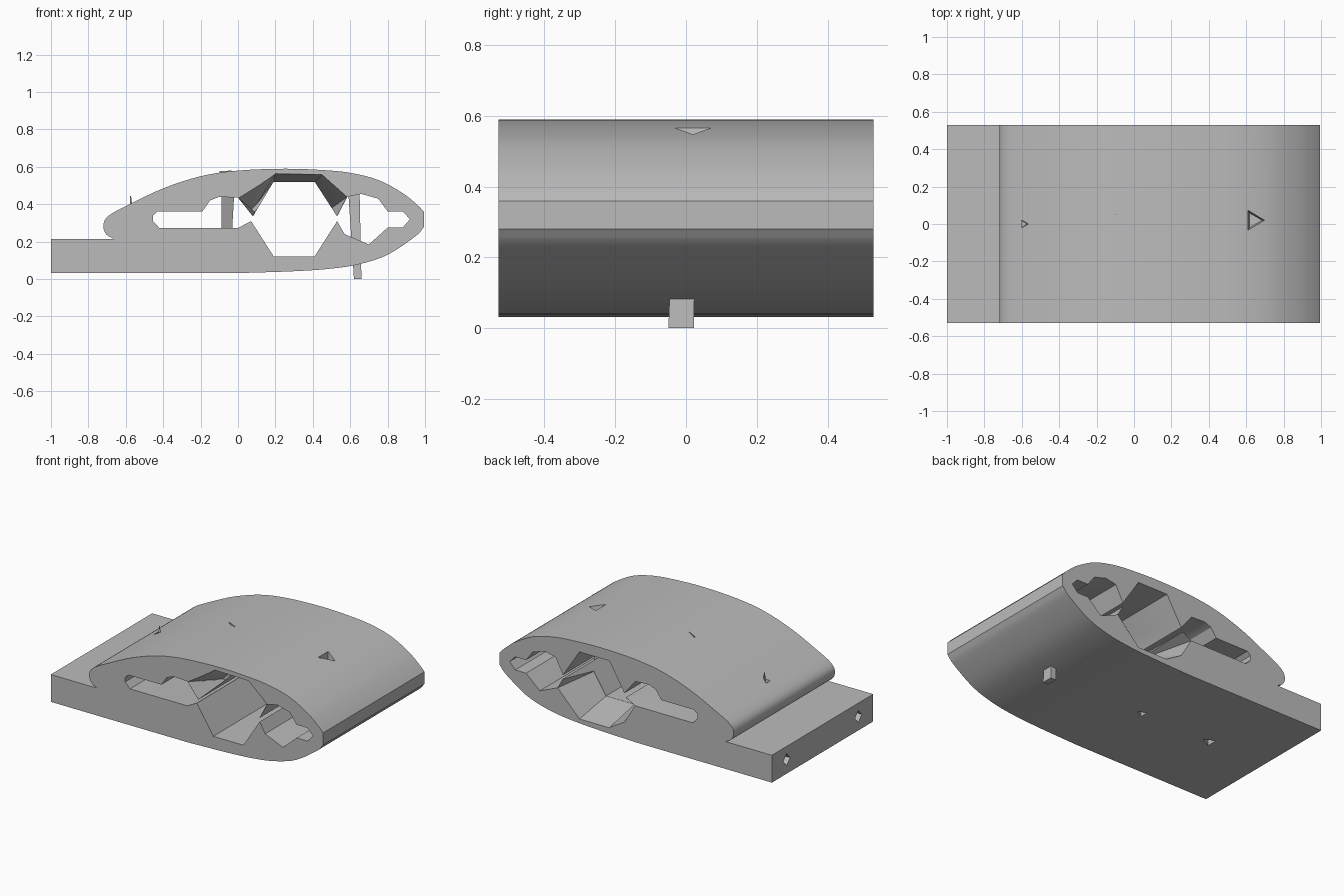
import bpy, bmesh, math
from mathutils import Vector

cube = bpy.data.objects.get("Cube")
if cube:
    bpy.data.objects.remove(cube)

HALF = 0.53

grey = bpy.data.materials.new("plain grey")
grey.use_nodes = True
grey.diffuse_color = (0.5, 0.5, 0.5, 1)
grey.node_tree.nodes["Principled BSDF"].inputs["Base Color"].default_value = (0.5, 0.5, 0.5, 1)


def loft(name, start, end):
    """Solid between two matching rings of 3D points."""
    bm = bmesh.new()
    a = [bm.verts.new(p) for p in start]
    b = [bm.verts.new(p) for p in end]
    bm.faces.new(a)
    bm.faces.new(b[::-1])
    n = len(a)
    for i in range(n):
        j = (i + 1) % n
        bm.faces.new((a[j], a[i], b[i], b[j]))
    bmesh.ops.recalc_face_normals(bm, faces=bm.faces)
    mesh = bpy.data.meshes.new(name)
    bm.to_mesh(mesh)
    bm.free()
    mesh.materials.append(grey)
    obj = bpy.data.objects.new(name, mesh)
    bpy.context.collection.objects.link(obj)
    return obj


def extrude(name, profile, y0, y1):
    return loft(name, [(x, y0, z) for x, z in profile], [(x, y1, z) for x, z in profile])


def cut(obj, cutter):
    mod = obj.modifiers.new("cut", 'BOOLEAN')
    mod.operation = 'DIFFERENCE'
    mod.solver = 'EXACT'
    mod.object = cutter
    bpy.context.view_layer.update()
    result = obj.evaluated_get(bpy.context.evaluated_depsgraph_get())
    mesh = bpy.data.meshes.new_from_object(result)
    obj.modifiers.clear()
    obj.data = mesh
    bpy.data.objects.remove(cutter)


def smooth_curve(points, steps=4):
    """Catmull-Rom curve through the points."""
    pts = [Vector(p) for p in points]
    pts = [2 * pts[0] - pts[1]] + pts + [2 * pts[-1] - pts[-2]]
    out = []
    for p, q, r, s in zip(pts, pts[1:], pts[2:], pts[3:]):
        for k in range(steps):
            t = k / steps
            out.append(0.5 * (2 * q + (r - p) * t + (2 * p - 5 * q + 4 * r - s) * t * t
                              + (3 * q - p - 3 * r + s) * t ** 3))
    return out + [pts[-2]]


# Wing-shaped shell with a flat tail plate
upper = smooth_curve([(-.66, .213), (-.705, .24), (-.72, .29), (-.69, .34), (-.58, .4), (-.4, .485),
                      (-.2, .55), (0, .58), (.25, .59), (.45, .583), (.6, .568), (.75, .53),
                      (.88, .46), (.955, .4), (.995, .36)])
lower = smooth_curve([(.995, .28), (.95, .23), (.8, .13), (.65, .08), (.5, .056), (.3, .042), (0, .032)])
shell = extrude("wing_shell", [(-1, .032), (-1, .213)] + upper + lower, -HALF, HALF)

# Joined cavity: long slot, hexagon bay and nose chamber
cavity = [(-.455, .31), (-.455, .34), (-.43, .362), (-.19, .362), (-.15, .42), (-.1, .44), (0, .435),
          (.08, .335), (.19, .52), (.41, .52), (.53, .335), (.585, .44), (.66, .455), (.75, .43),
          (.8, .362), (.88, .362), (.92, .32), (.88, .275), (.8, .275), (.7, .185), (.57, .24),
          (.53, .31), (.41, .122), (.19, .122), (.07, .31), (0, .273), (-.42, .273)]
cut(shell, extrude("cavity_cutter", cavity, -1, 1))

# Broken-out flares at the hexagon bay: top at the front, bottom at the back
top_flare = [(0, .435), (.12, .51), (.2, .565), (.45, .56), (.585, .44), (.53, .335), (.41, .5), (.19, .5), (.08, .335)]
top_inner = [(.06, .36), (.1, .4), (.19, .519), (.41, .519), (.5, .38), (.5, .36), (.4, .49), (.2, .49), (.09, .36)]
cut(shell, loft("top_flare_cutter", [(x, -HALF - .01, z) for x, z in top_flare],
                [(x, -.25, z) for x, z in top_inner]))
bottom_flare = [(0, .273), (.08, .14), (.19, .075), (.41, .075), (.57, .24), (.53, .31), (.41, .15), (.19, .15), (.07, .31)]
bottom_inner = [(x, .64 - z) for x, z in top_inner]
cut(shell, loft("bottom_flare_cutter", [(x, HALF + .01, z) for x, z in bottom_flare],
                [(x, .25, z) for x, z in bottom_inner]))


def triangle(x, y, z, r, turn=0.0):
    return [(x + r * math.cos(turn + i * math.tau / 3), y + r * math.sin(turn + i * math.tau / 3), z)
            for i in range(3)]


# Triangular pits in the top and bottom skins: x, y, outer z, inner z, radius
for x, y, outer, inner, r in [(-.59, 0, .5, .36, .035), (.64, .02, .62, .5, .075),
                              (-.58, 0, 0, .12, .05), (-.06, 0, 0, .12, .04)]:
    cut(shell, loft("pit_cutter", triangle(x, y, outer, r), triangle(x, y, inner, r * .6)))

# Diamond bolt holes in the tail end
for y in (-.375, .375):
    ring = [(y, .165), (y + .035, .125), (y, .085), (y - .035, .125)]
    cut(shell, loft("bolt_hole_cutter", [(-1.1, a, b) for a, b in ring], [(-.6, a, b) for a, b in ring]))

# Thin posts inside the chambers
nose_post = loft("nose_post",
                 [(.62, -.05, 0), (.66, -.05, 0), (.66, .022, 0), (.62, .022, 0)],
                 [(.59, -.03, .46), (.65, -.03, .47), (.65, .03, .47), (.63, .03, .46)])
slot_post = loft("slot_post", triangle(-.07, 0, .2, .035), triangle(-.065, 0, .46, .045))
ridge = loft("top_ridge", [(-.1, .05, .56), (-.1, .055, .56), (-.035, .02, .56), (-.035, .015, .56)],
             [(-.1, .05, .577), (-.1, .055, .577), (-.035, .02, .58), (-.035, .015, .58)])
burr = loft("tail_burr", triangle(-.572, 0, .36, .012), triangle(-.575, 0, .445, .003))

# Smooth shading with crisp edges
bpy.ops.object.select_all(action='DESELECT')
shell.select_set(True)
bpy.context.view_layer.objects.active = shell
bpy.ops.object.shade_smooth_by_angle(angle=math.radians(30))
